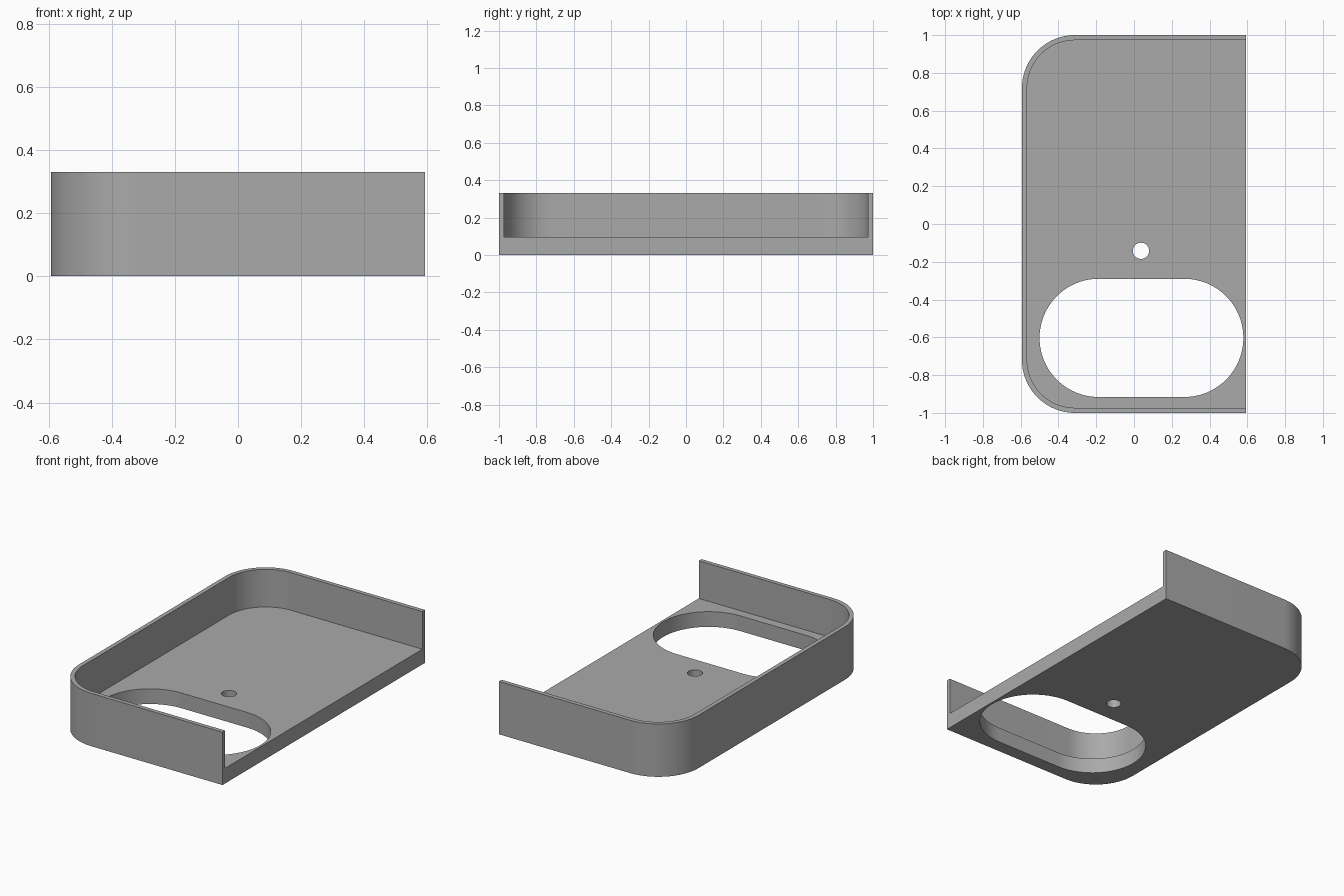
import bpy
import bmesh
from math import cos, sin, pi, radians

if "Cube" in bpy.data.objects:
    bpy.data.objects.remove(bpy.data.objects["Cube"])

HALF_X, HEIGHT, FLOOR = 0.593, 0.33, 0.095
RADIUS, WALL = 0.28, 0.027

grey = bpy.data.materials.new("plain grey")
grey.use_nodes = True
colour = (0.4, 0.4, 0.4, 1)
grey.diffuse_color = colour
grey.node_tree.nodes["Principled BSDF"].inputs["Base Color"].default_value = colour


def arc(cx, cy, r, start, end, steps=24):
    """Points on an arc, angles in quarter turns."""
    angles = [(start + (end - start) * i / steps) * pi / 2 for i in range(steps + 1)]
    return [(cx + r * cos(a), cy + r * sin(a)) for a in angles]


def half_rounded(x0, x1, y, r):
    """Rectangle outline with only its right-hand (-x) corners rounded."""
    return ([(x1, -y), (x1, y)] + arc(x0 + r, y - r, r, 1, 2)
            + arc(x0 + r, r - y, r, 2, 3))


def prism(name, outline, z0, z1):
    """Extrude a counter-clockwise outline into a closed solid."""
    bm = bmesh.new()
    base = bm.faces.new([bm.verts.new((x, y, z0)) for x, y in outline])
    top = bmesh.ops.extrude_face_region(bm, geom=[base])["geom"]
    for v in top:
        if isinstance(v, bmesh.types.BMVert):
            v.co.z = z1
    bmesh.ops.recalc_face_normals(bm, faces=bm.faces)
    mesh = bpy.data.meshes.new(name)
    bm.to_mesh(mesh)
    bm.free()
    mesh.materials.append(grey)
    obj = bpy.data.objects.new(name, mesh)
    bpy.context.collection.objects.link(obj)
    return obj


# Outer body of the open-ended tray
tray = prism("tray", half_rounded(-HALF_X, HALF_X, 1, RADIUS), 0, HEIGHT)

# Hollow, open on the left side and at the top
hollow = half_rounded(WALL - HALF_X, HALF_X + 0.1, 1 - WALL, RADIUS - WALL)

# Wide slot with round ends, and the small round hole
SLOT_Y, SLOT_R = -0.603, 0.313
slot = (arc(0.266, SLOT_Y, SLOT_R, -1, 1, 40)
        + arc(-0.187, SLOT_Y, SLOT_R, 1, 3, 40))
hole = arc(0.037, -0.142, 0.043, 0, 4, 40)[:-1]

# Cut each opening and discard its cutter
bpy.context.view_layer.objects.active = tray
for name, outline, z0 in (("hollow_cutter", hollow, FLOOR),
                          ("slot_cutter", slot, -0.1),
                          ("hole_cutter", hole, -0.1)):
    cutter = prism(name, outline, z0, HEIGHT + 0.1)
    cutter.hide_render = True
    cut = tray.modifiers.new(name, "BOOLEAN")
    cut.operation = "DIFFERENCE"
    cut.solver = "EXACT"
    cut.object = cutter
    bpy.ops.object.modifier_apply(modifier=cut.name)
    bpy.data.objects.remove(cutter)

# Smooth curved walls, crisp edges
bpy.ops.object.select_all(action="DESELECT")
tray.select_set(True)
bpy.ops.object.shade_smooth_by_angle(angle=radians(30))
